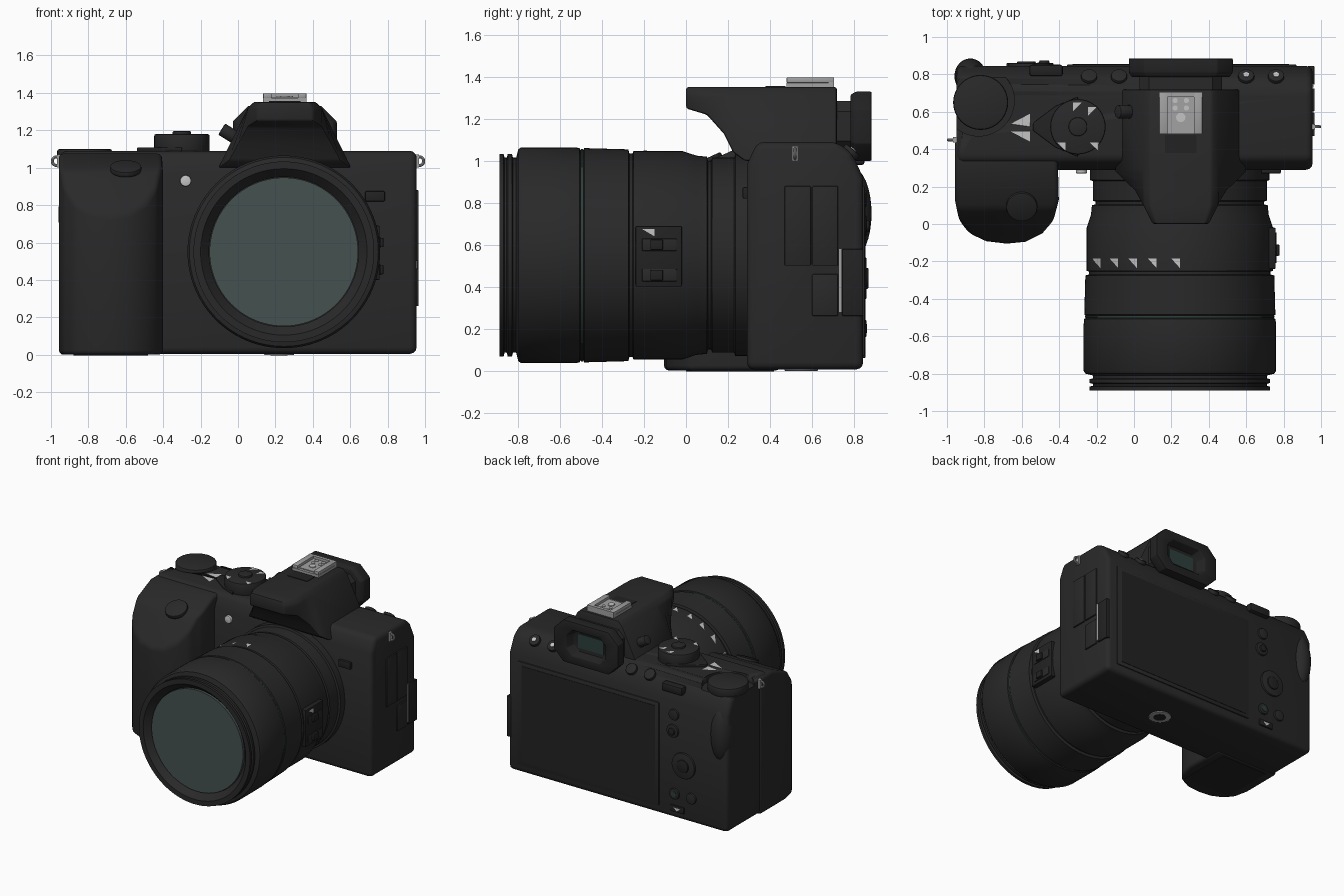
import bpy, bmesh, math
from mathutils import Vector, Matrix

cube = bpy.data.objects.get("Cube")
if cube:
    bpy.data.objects.remove(cube, do_unlink=True)


def material(name, rgb, rough=0.6):
    m = bpy.data.materials.new(name)
    m.use_nodes = True
    m.diffuse_color = (*rgb, 1)
    node = m.node_tree.nodes["Principled BSDF"]
    node.inputs["Base Color"].default_value = (*rgb, 1)
    node.inputs["Roughness"].default_value = rough
    return m


CHARCOAL = material("charcoal", (0.022, 0.022, 0.022))
BLACK = material("black", (0.016, 0.016, 0.016))
SILVER = material("silver", (0.36, 0.36, 0.36))
WHITE = material("white", (0.55, 0.55, 0.55))
GLASS = material("teal_glass", (0.06, 0.082, 0.08))
TEAL = material("dark_teal", (0.025, 0.05, 0.045))
CX, CZ = 0.245, 0.55  # lens axis


def finish(bm, name, mat, bevel=0, segs=3):
    bmesh.ops.recalc_face_normals(bm, faces=bm.faces)
    if bevel:
        sharp = [e for e in bm.edges if e.calc_face_angle(0) > 0.45]
        bmesh.ops.bevel(bm, geom=sharp, offset=bevel, segments=segs,
                        profile=0.5, affect='EDGES', clamp_overlap=True)
    me = bpy.data.meshes.new(name)
    bm.to_mesh(me)
    bm.free()
    me.materials.append(mat)
    ob = bpy.data.objects.new(name, me)
    bpy.context.scene.collection.objects.link(ob)
    bpy.ops.object.select_all(action='DESELECT')
    ob.select_set(True)
    bpy.context.view_layer.objects.active = ob
    bpy.ops.object.shade_smooth_by_angle(angle=math.radians(35))
    return ob


def loft(rings, closed=False):
    """Bridge rings of points; cap the ends or close the loop."""
    bm = bmesh.new()
    vs = [[bm.verts.new(p) for p in ring] for ring in rings]
    n = len(vs[0])
    for i in range(len(vs) - (not closed)):
        a, b = vs[i], vs[(i + 1) % len(vs)]
        for j in range(n):
            bm.faces.new((a[j], a[(j + 1) % n], b[(j + 1) % n], b[j]))
    if not closed:
        bm.faces.new(vs[0])
        bm.faces.new(vs[-1])
    return bm


def prism_bm(pts, lo, hi, axis):
    place = {'x': lambda p, t: (t, *p), 'y': lambda p, t: (p[0], t, p[1]),
             'z': lambda p, t: (*p, t)}[axis]
    return loft([[place(p, t) for p in pts] for t in (lo, hi)])


def prism(name, pts, lo, hi, axis, mat=CHARCOAL, bevel=0, segs=3):
    return finish(prism_bm(pts, lo, hi, axis), name, mat, bevel, segs)


def box(name, lo, hi, mat=CHARCOAL, bevel=0.0):
    base = [(lo[0], lo[1]), (hi[0], lo[1]), (hi[0], hi[1]), (lo[0], hi[1])]
    return prism(name, base, lo[2], hi[2], 'z', mat, bevel, 2)


def disc(name, centre, r, depth, axis=(0, 0, 1), mat=CHARCOAL, bevel=0.006, sides=40):
    bm = bmesh.new()
    turn = Vector(axis).to_track_quat('Z', 'Y').to_matrix().to_4x4()
    bmesh.ops.create_cone(bm, cap_ends=True, segments=sides, radius1=r, radius2=r,
                          depth=depth, matrix=Matrix.Translation(centre) @ turn)
    return finish(bm, name, mat, bevel, 2)


def lathe(name, profile, mat, sides=96):
    """Spin (radius, y) points round the lens axis."""
    ring = [2 * math.pi * i / sides for i in range(sides)]
    return finish(loft([[(CX + r * math.sin(a), y, CZ + r * math.cos(a)) for a in ring]
                        for r, y in profile], closed=True), name, mat)


def plates(name, polys, mat=WHITE):
    bm = bmesh.new()
    for poly in polys:
        bm.faces.new([bm.verts.new(p) for p in poly])
    return finish(bm, name, mat)


# Body shell with a recess for the rear dial
body = prism("body", [(0.29, 0.005), (0.845, 0.005), (0.845, 0.92), (0.79, 1.04), (0.72, 1.09),
                      (0.34, 1.09), (0.29, 0.98)], -0.95, 0.955, 'x', bevel=0.035)
cutter = disc("dial_recess_cutter", (-0.83, 0.66, 1.14), 0.19, 0.2, bevel=0)
cutter.hide_render = True
cutter.hide_set(True)
cut = body.modifiers.new("dial_recess", 'BOOLEAN')
cut.object, cut.operation = cutter, 'DIFFERENCE'

# Hand grip: rounded column with a two-step sloping top
grip = prism_bm([(-0.958, 0.45), (-0.958, 0.13), (-0.935, 0.02), (-0.88, -0.05), (-0.79, -0.092),
                 (-0.68, -0.105), (-0.58, -0.095), (-0.49, -0.05), (-0.43, 0.02), (-0.402, 0.13),
                 (-0.41, 0.45)], 0.0, 1.075, 'z')
for point, slope in (((0, 0.3, 1.085), 0.45), ((0, -0.1, 0.75), 1.3)):
    res = bmesh.ops.bisect_plane(grip, geom=grip.verts[:] + grip.edges[:] + grip.faces[:],
                                 plane_co=point, plane_no=(0, -slope, 1), clear_outer=True)
    bmesh.ops.contextual_create(grip, geom=[g for g in res['geom_cut']
                                            if isinstance(g, bmesh.types.BMEdge)])
finish(grip, "hand_grip", CHARCOAL, 0.025)
disc("shutter_button", (-0.6, 0.095, 0.995), 0.083, 0.03, (0, -0.45, 1))
bm = bmesh.new()
bmesh.ops.create_uvsphere(bm, u_segments=32, v_segments=16, radius=1,
                          matrix=Matrix.Translation((-0.875, 0.79, 0.75)) @
                          Matrix.Diagonal((0.085, 0.095, 0.22, 1)))
finish(bm, "thumb_rest", CHARCOAL)
box("battery_door", (-0.88, 0.0, -0.004), (-0.48, 0.42, 0.01), BLACK)

# Viewfinder hump, overhanging the lens
hump = []
for y, low, wide in ((0, 1.25, 0.15), (0.1, 1.22, 0.2), (0.18, 1.13, 0.25), (0.225, 1.04, 0.3),
                     (0.28, 1.0, 0.355), (0.72, 1.0, 0.355)):
    mid, top = min(wide, 0.2), min(wide - 0.015, 0.165)
    half = [(wide, low), (mid, 1.315), (top, 1.352)]
    hump.append([(0.25 + w, y, z) for w, z in half] + [(0.25 - w, y, z) for w, z in half[::-1]])
finish(loft(hump), "viewfinder_hump", CHARCOAL, 0.012, 2)
disc("focus_knob", (-0.045, 0.6, 1.18), 0.035, 0.1, (-0.8, 0, 0.5))


# Eyepiece: neck plus octagonal cup with a recessed window
def octagon(w, h, c, cz=1.165):
    return [(0.25 + sx * a, cz + sz * b) for sx, sz, order in
            ((1, 1, 1), (-1, 1, -1), (-1, -1, 1), (1, -1, -1))
            for a, b in ((w, h - c), (w - c, h))[::order]]


prism("eyepiece_neck", octagon(0.22, 0.12, 0.05), 0.68, 0.80, 'y')
cup = [(0.26, 0.15, 0.785), (0.278, 0.165, 0.81), (0.278, 0.165, 0.885),
       (0.17, 0.1, 0.885), (0.15, 0.085, 0.82)]
finish(loft([[(x, y, z) for x, z in octagon(w, h, h * 0.5)] for w, h, y in cup]),
       "eyecup", BLACK, 0.006, 2)
box("eyepiece_window", (0.14, 0.815, 1.11), (0.36, 0.826, 1.22), TEAL)

# Flash shoe
box("shoe_base", (0.135, 0.48, 1.345), (0.365, 0.705, 1.372), SILVER)
box("shoe_bed", (0.18, 0.5, 1.37), (0.32, 0.69, 1.378), SILVER)
for x in (0.135, 0.32):
    box("shoe_rail", (x, 0.48, 1.372), (x + 0.045, 0.705, 1.398), SILVER, 0.004)
box("shoe_back_rail", (0.135, 0.68, 1.372), (0.365, 0.705, 1.398), SILVER)
for x in (0.22, 0.28):
    for y in (0.62, 0.66):
        disc("shoe_contact", (x, y, 1.38), 0.014, 0.008, mat=WHITE, bevel=0, sides=16)
disc("shoe_lock", (0.25, 0.57, 1.38), 0.025, 0.008, mat=WHITE, bevel=0)
box("shoe_front_notch", (0.165, 0.38, 1.345), (0.335, 0.475, 1.356), BLACK)

# Lens barrel with grooves, rings and a hollow front rim
lathe("lens_barrel", [
    (0.40, -0.84), (0.445, -0.89), (0.483, -0.89), (0.483, -0.87), (0.465, -0.865), (0.465, -0.855),
    (0.483, -0.85), (0.483, -0.83), (0.465, -0.825), (0.465, -0.81), (0.505, -0.80), (0.515, -0.785),
    (0.515, -0.55), (0.512, -0.508), (0.503, -0.503), (0.503, -0.49), (0.511, -0.485), (0.505, -0.275),
    (0.485, -0.27), (0.485, -0.255), (0.498, -0.25), (0.498, -0.02), (0.475, 0.05), (0.47, 0.1),
    (0.45, 0.105), (0.45, 0.12), (0.465, 0.125), (0.465, 0.23), (0.48, 0.235), (0.48, 0.32),
    (0.40, 0.32)], CHARCOAL)
lathe("focus_line", [(0.48, -0.501), (0.507, -0.501), (0.507, -0.492), (0.48, -0.492)], TEAL)
disc("front_glass", (CX, -0.845, CZ), 0.397, 0.02, (0, 1, 0), GLASS, 0, 96)


def on_lens(dx, y, r=0.502):
    return (CX + dx, y, CZ + math.sqrt(r * r - dx * dx))


plates("lens_scale_marks", [[on_lens(dx - 0.02, -0.185), on_lens(dx + 0.025, -0.185),
                             on_lens(dx + 0.025, -0.235)]
                            for dx in (-0.45, -0.355, -0.255, -0.15, -0.025)])

# Switch panel on the lens side
box("switch_panel", (0.70, -0.24, 0.4), (0.757, -0.02, 0.69), BLACK, 0.006)
for z in (0.455, 0.6):
    box("switch_slot", (0.75, -0.21, z - 0.03), (0.762, -0.045, z + 0.03), CHARCOAL, 0.005)
    box("switch_slider", (0.75, -0.17, z - 0.025), (0.778, -0.11, z + 0.025), BLACK, 0.005)
plates("switch_mark", [[(0.76, -0.21, 0.675), (0.76, -0.15, 0.675), (0.76, -0.15, 0.64)]])

# Top plate controls
disc("rear_dial", (-0.82, 0.65, 1.065), 0.147, 0.07, bevel=0.012)
disc("mode_dial", (-0.3, 0.52, 1.13), 0.148, 0.1, bevel=0.01)
disc("mode_dial_lock", (-0.3, 0.52, 1.185), 0.05, 0.02)
prism("mode_switch", [(-0.54, 0.5), (-0.42, 0.41), (-0.3, 0.36), (-0.3, 0.68), (-0.42, 0.63),
                      (-0.54, 0.54)], 1.085, 1.108, 'z', BLACK, 0.005)
disc("record_button", (-0.76, 0.405, 1.078), 0.03, 0.02, mat=TEAL)
plates("switch_marks", [[(-0.66, 0.535, 1.093), (-0.555, 0.52, 1.093), (-0.555, 0.59, 1.093)],
                        [(-0.66, 0.495, 1.093), (-0.555, 0.44, 1.093), (-0.555, 0.495, 1.093)]])
plates("mode_marks", [[(x, y, 1.1825), (x + 0.045, y, 1.1825), (x + s, y - 0.045, 1.1825)]
                      for x, y, s in ((-0.325, 0.65, 0), (-0.245, 0.625, 0),
                                      (-0.41, 0.435, 0.045), (-0.235, 0.435, 0.045))])

# Rear shoulder buttons
tilt = (0, 0.65, 0.75)
for x in (-0.24, -0.08, 0.6, 0.76):
    disc("shoulder_button", (x, 0.787, 1.043), 0.043, 0.03, tilt)
    if x > 0:
        disc("shoulder_icon", (x, 0.798, 1.056), 0.016, 0.006, tilt, WHITE, 0, 12)
box("shoulder_wheel", (-0.56, 0.79, 0.98), (-0.38, 0.852, 1.045), BLACK, 0.015)

# Rear screen and controls
box("screen_frame", (-0.36, 0.83, 0.07), (0.87, 0.853, 0.88), CHARCOAL, 0.008)
box("screen", (-0.33, 0.85, 0.1), (0.83, 0.856, 0.85), BLACK)
back = (0, 1, 0)
for x, z, r in ((-0.49, 0.82, 0.042), (-0.48, 0.69, 0.05), (-0.575, 0.44, 0.1),
                (-0.495, 0.2, 0.042), (-0.64, 0.2, 0.042)):
    disc("rear_button", (x, 0.848, z), r, 0.025, back)
disc("pad_centre", (-0.575, 0.86, 0.44), 0.05, 0.02, back, BLACK)
disc("joystick", (-0.48, 0.86, 0.69), 0.027, 0.03, back, BLACK)
disc("delete_icon", (-0.495, 0.861, 0.2), 0.022, 0.005, back, TEAL, 0, 16)
box("rear_switch", (-0.58, 0.84, 0.06), (-0.46, 0.856, 0.11), BLACK, 0.005)
plates("rear_switch_mark", [[(-0.55, 0.858, 0.095), (-0.49, 0.858, 0.095), (-0.52, 0.858, 0.07)]])

# Port covers on the left side
for y0, y1, z0, z1 in ((0.47, 0.595, 0.5, 0.88), (0.602, 0.725, 0.5, 0.88),
                       (0.602, 0.725, 0.26, 0.46)):
    box("port_cover", (0.94, y0, z0), (0.966, y1, z1), CHARCOAL, 0.005)
box("screen_hinge", (0.93, 0.745, 0.26), (0.965, 0.845, 0.58), BLACK, 0.005)
box("hinge_strip", (0.94, 0.73, 0.28), (0.961, 0.742, 0.58), SILVER)

# Strap rings
for x, y in ((-0.97, 0.45), (0.97, 0.52)):
    bpy.ops.mesh.primitive_torus_add(location=(x, y, 1.035), rotation=(math.pi / 2, 0, 0),
                                     major_radius=0.023, minor_radius=0.008,
                                     major_segments=24, minor_segments=8)
    ring = bpy.context.object
    ring.name = "strap_ring"
    ring.data.materials.append(SILVER)
    bpy.ops.object.shade_smooth_by_angle()
    box("strap_post", (x * 0.985 - 0.012, y - 0.014, 1.0), (x * 0.985 + 0.012, y + 0.014, 1.07), SILVER)

# Front lamp, lens release and tripod socket
disc("front_lamp", (-0.28, 0.285, 0.93), 0.03, 0.03, back, WHITE)
box("lens_release", (0.68, 0.27, 0.82), (0.785, 0.3, 0.875), BLACK, 0.006)
disc("tripod_plate", (0.22, 0.55, 0.005), 0.08, 0.012, mat=SILVER, bevel=0.003)
disc("tripod_hole", (0.22, 0.55, 0.003), 0.045, 0.012, mat=BLACK, bevel=0)
